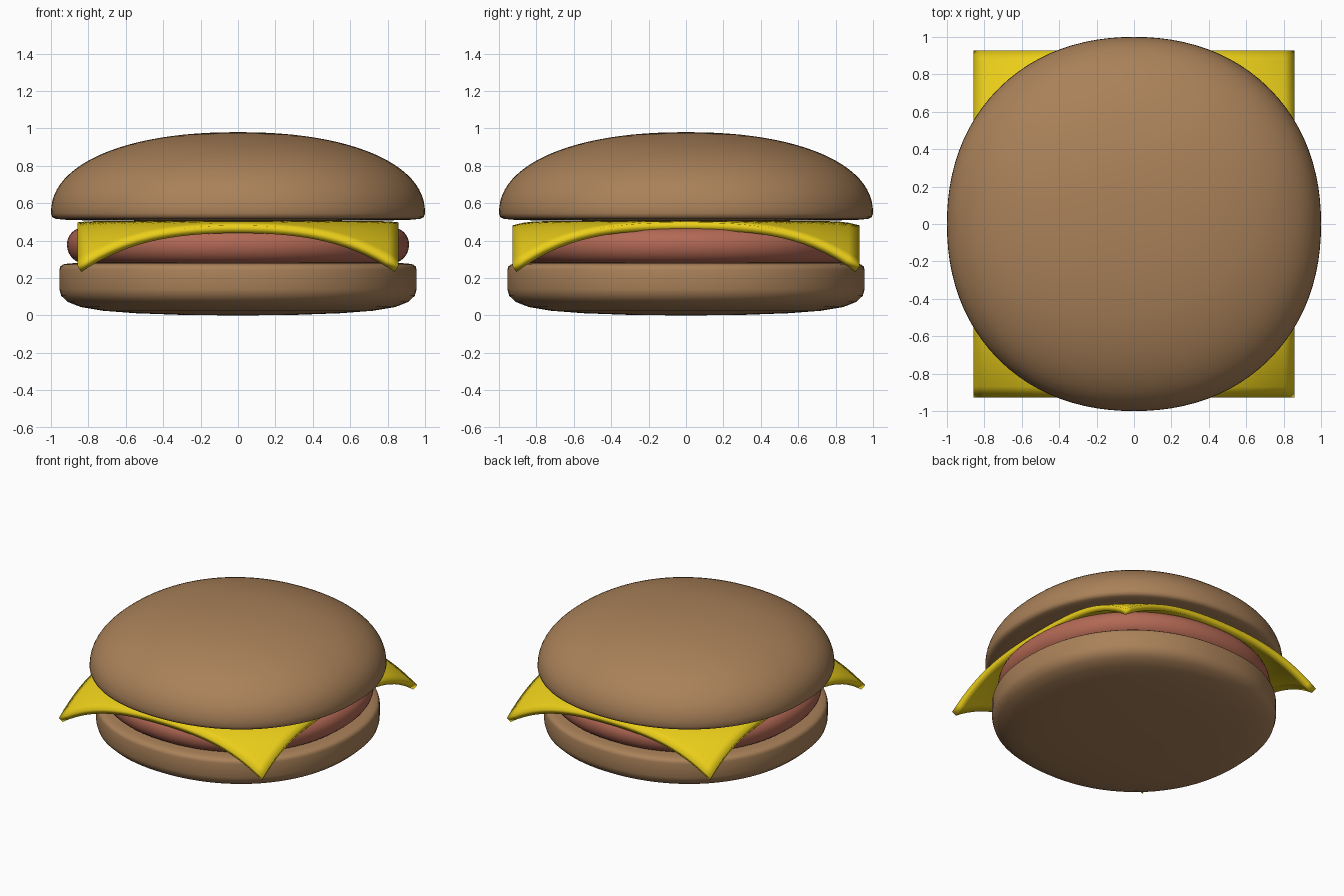
import bpy, bmesh, math

if "Cube" in bpy.data.objects:
    bpy.data.objects.remove(bpy.data.objects["Cube"])

PLAN_EXP = 2.15   # slightly squared-off round plan


def material(name, rgb):
    m = bpy.data.materials.new(name)
    m.diffuse_color = (*rgb, 1)
    m.use_nodes = True
    m.node_tree.nodes["Principled BSDF"].inputs["Base Color"].default_value = m.diffuse_color
    return m


def finish(name, bm, mat, angle):
    bmesh.ops.recalc_face_normals(bm, faces=bm.faces)
    me = bpy.data.meshes.new(name)
    bm.to_mesh(me)
    bm.free()
    me.materials.append(mat)
    ob = bpy.data.objects.new(name, me)
    bpy.context.collection.objects.link(ob)
    bpy.ops.object.select_all(action='DESELECT')
    ob.select_set(True)
    bpy.context.view_layer.objects.active = ob
    bpy.ops.object.shade_smooth_by_angle(angle=math.radians(angle))
    return ob


def rounded_disc(name, profile, mat, n=96):
    """Sweep (radius, z) points, first and last on the axis, round a soft square."""
    bm = bmesh.new()
    rings = []
    for r, z in profile[1:-1]:
        ring = []
        for i in range(n):
            c, s = math.cos(math.tau * i / n), math.sin(math.tau * i / n)
            k = r / (abs(c) ** PLAN_EXP + abs(s) ** PLAN_EXP) ** (1 / PLAN_EXP)
            ring.append(bm.verts.new((k * c, k * s, z)))
        rings.append(ring)
    for a, b in zip(rings, rings[1:]):
        for i in range(n):
            j = (i + 1) % n
            bm.faces.new((a[i], a[j], b[j], b[i]))
    for ring, (_, z) in ((rings[0], profile[0]), (rings[-1], profile[-1])):
        tip = bm.verts.new((0, 0, z))
        for i in range(n):
            bm.faces.new((ring[i], ring[(i + 1) % n], tip))
    return finish(name, bm, mat, 60)


bread = material("bread", (0.40, 0.22, 0.10))
meat = material("meat", (0.45, 0.14, 0.09))
yellow = material("cheese_yellow", (0.83, 0.62, 0.01))

# Bottom bun
rounded_disc("bottom_bun", [
    (0, 0), (0.3, 0.003), (0.55, 0.012), (0.72, 0.025), (0.84, 0.045),
    (0.91, 0.072), (0.945, 0.105), (0.955, 0.14), (0.955, 0.245),
    (0.95, 0.262), (0.935, 0.273), (0.9, 0.279), (0.8, 0.28), (0, 0.28)], bread)

# Patty with half-round rim
rim = [(0.825 + 0.09 * math.cos(t), 0.38 + 0.09 * math.sin(t))
       for t in (math.radians(-90 + 15 * i) for i in range(13))]
rounded_disc("patty", [(0, 0.28), (0.6, 0.28)] + [(r, z + (0.0 if z > 0.38 else -0.01 * (0.38 - z) / 0.09))
             for r, z in rim] + [(0.6, 0.47), (0, 0.47)], meat)

# Top bun: nearly flat underside, domed top
dome = []
for i in range(24):
    t = math.pi / 2 * i / 24
    dome.append((math.cos(t) ** (2 / 2.2), 0.545 + 0.435 * math.sin(t) ** (2 / 2.2)))
rounded_disc("top_bun", [(0, 0.505), (0.5, 0.506), (0.8, 0.508), (0.93, 0.512), (0.975, 0.517),
             (0.993, 0.526)] + dome + [(0, 0.98)], bread)

# Cheese slice drooping at the corners
bm = bmesh.new()
bmesh.ops.create_grid(bm, x_segments=32, y_segments=32, size=1)
for v in bm.verts:
    x, y = v.co.x * 0.857, v.co.y * 0.928
    over = max(0, math.hypot(x, y) - 0.78)
    v.co = (x, y, 0.504 - 1.03 * over ** 2)
cheese = finish("cheese_slice", bm, yellow, 40)
if cheese.data.polygons[0].normal.z < 0:
    cheese.data.flip_normals()
sol = cheese.modifiers.new("thickness", 'SOLIDIFY')
sol.thickness = 0.042
sol.offset = -1
